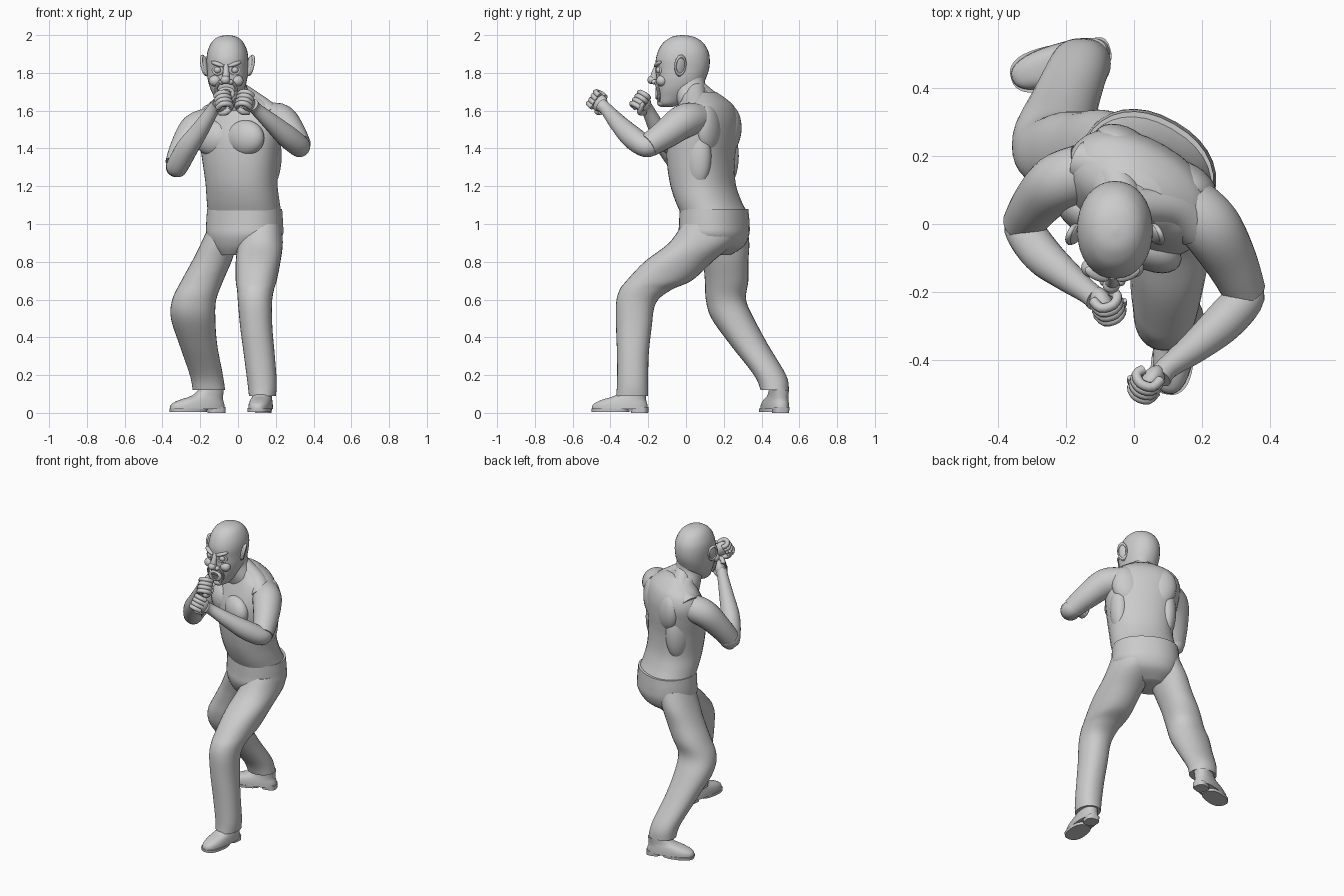
import bpy, bmesh, math
from mathutils import Vector as V, Matrix

if "Cube" in bpy.data.objects:
    bpy.data.objects.remove(bpy.data.objects["Cube"])

def finish(name, bm, angle=40):
    bmesh.ops.recalc_face_normals(bm, faces=bm.faces[:])
    me = bpy.data.meshes.new(name)
    bm.to_mesh(me)
    bm.free()
    ob = bpy.data.objects.new(name, me)
    bpy.context.collection.objects.link(ob)
    bpy.ops.object.select_all(action='DESELECT')
    ob.select_set(True)
    bpy.context.view_layer.objects.active = ob
    bpy.ops.object.shade_smooth_by_angle(angle=math.radians(angle))
    return ob

def spline(p, sub):
    """Smooth curve through rows of numbers."""
    out = []
    for i in range(len(p) - 1):
        a, b, c, d = p[max(i - 1, 0)], p[i], p[i + 1], p[min(i + 2, len(p) - 1)]
        for k in range(sub):
            t = k / sub
            out.append([0.5 * (2 * q + (r - o) * t + (2 * o - 5 * q + 4 * r - s) * t * t
                        + (3 * q - o - 3 * r + s) * t ** 3) for o, q, r, s in zip(a, b, c, d)])
    return out + [list(p[-1])]

def skin(name, rings, n=32, power=2.0):
    """Skin (centre, side, depth) rings into a closed body."""
    bm = bmesh.new()
    loops = []
    for c, u, v in rings:
        loop = []
        for k in range(n):
            t = 2 * math.pi * k / n
            f = [math.copysign(abs(w) ** (2 / power), w) for w in (math.cos(t), math.sin(t))]
            loop.append(bm.verts.new(c + u * f[0] + v * f[1]))
        loops.append(loop)
    for a, b in zip(loops, loops[1:]):
        for k in range(n):
            bm.faces.new((a[k], a[(k + 1) % n], b[(k + 1) % n], b[k]))
    bm.faces.new(loops[0])
    bm.faces.new(loops[-1])
    return finish(name, bm)

def stack(name, rows, yaw=0, sub=5, power=2.2):
    """Horizontal sections: centre x, y, z, half width, half depth."""
    r = Matrix.Rotation(math.radians(yaw), 3, 'Z')
    return skin(name, [(V(q[:3]), r @ V((q[3], 0, 0)), r @ V((0, q[4], 0)))
                       for q in spline(rows, sub)], power=power)

def extents(name, rows, **kw):
    """Horizontal sections given as x0, x1, y0, y1, z."""
    return stack(name, [((a + b) / 2, (c + d) / 2, z, (b - a) / 2, (d - c) / 2)
                        for a, b, c, d, z in rows], **kw)

def tube(name, rows, n=24, sub=5):
    """Round limb along points x, y, z, radius."""
    q = spline(rows, sub)
    p = [V(w[:3]) for w in q]
    rings, ref = [], None
    for i, c in enumerate(p):
        d = (p[min(i + 1, len(p) - 1)] - p[max(i - 1, 0)]).normalized()
        ref = d.orthogonal() if ref is None else ref - d * ref.dot(d)
        ref.normalize()
        rings.append((c, ref * q[i][3], d.cross(ref) * q[i][3]))
    return skin(name, rings, n)

def blob(name, loc, size, rot=Matrix.Identity(3), seg=24):
    bm = bmesh.new()
    m = Matrix.Translation(loc) @ rot.to_4x4() @ Matrix.Diagonal((*size, 1))
    bmesh.ops.create_uvsphere(bm, u_segments=seg, v_segments=seg * 2 // 3, radius=1, matrix=m)
    return finish(name, bm, 180)

def rotz(deg, axis='Z'):
    return Matrix.Rotation(math.radians(deg), 3, axis)

# Trousers
stack("trouser_seat", [(.035, .148, 1.08, .203, .167), (.035, .15, 1.0, .208, .172),
                       (.035, .148, .94, .205, .172), (.02, .15, .88, .165, .145),
                       (-.01, .14, .835, .09, .09)], yaw=-30)
extents("front_trouser_leg", [(.02, .23, -.02, .27, 1.0), (.0, .237, -.09, .25, .9),
        (-.012, .225, -.22, .14, .8), (-.012, .205, -.315, .03, .7), (-.005, .19, -.352, -.08, .65),
        (0, .18, -.37, -.16, .58), (.012, .182, -.37, -.182, .45), (.032, .195, -.365, -.198, .3),
        (.05, .205, -.365, -.2, .16), (.058, .2, -.37, -.2, .09)])
extents("rear_trouser_leg", [(-.15, .05, .06, .32, 1.0), (-.195, .0, .07, .335, .9),
        (-.245, -.035, .09, .33, .8), (-.3, -.078, .1, .33, .7), (-.348, -.115, .105, .318, .6),
        (-.355, -.12, .135, .36, .5), (-.31, -.11, .235, .435, .36), (-.255, -.08, .36, .53, .2),
        (-.24, -.068, .395, .545, .12)])

# Shoes: sole, heel block and upper, built toe towards -y then turned
def shoe(name, mid, yaw):
    r = rotz(yaw)
    def part(suffix, rows, power):
        ob = stack(name + suffix, rows, sub=3, power=power)
        ob.data.transform(Matrix.Translation(mid) @ r.to_4x4())
    part("_sole", [(0, -.05, .004, .06, .1), (0, -.05, .022, .062, .102)], 2.5)
    part("_heel", [(0, .105, 0, .042, .045), (0, .105, .03, .044, .047)], 3)
    part("_upper", [(0, 0, .02, .06, .15), (0, .002, .045, .059, .145), (0, .02, .068, .055, .12),
                    (0, .055, .09, .05, .085), (0, .075, .12, .05, .068)], 2.4)

shoe("front_shoe", (.12, -.35, 0), -8)
shoe("rear_shoe", (-.215, .47, 0), -73)

# Torso, twisted towards the rear leg
stack("torso", [(.035, .148, 1.06, .2, .162), (.026, .115, 1.13, .197, .16),
                (.018, .088, 1.22, .195, .16), (.012, .078, 1.34, .208, .163),
                (.01, .085, 1.46, .225, .165), (.012, .1, 1.55, .228, .15),
                (.015, .105, 1.62, .2, .125), (.01, .095, 1.665, .14, .1),
                (-.01, .07, 1.7, .09, .085)], yaw=-30)
turn = rotz(-30)
for side, tag in ((-1, "right"), (1, "left")):
    def on_torso(x, y, z):
        return V((.01, .08, 0)) + turn @ V((side * x, y, z))
    blob(tag + "_chest_muscle", on_torso(.098, -.112, 1.455), (.11, .065, .095), turn)
    blob(tag + "_shoulder_blade", on_torso(.105, .105, 1.5), (.095, .06, .13),
         turn @ rotz(side * 10, 'Y'))
    blob(tag + "_side_muscle", on_torso(.145, .06, 1.36), (.06, .08, .17), turn)
    tube(tag + "_neck_slope", [(-.02, .05, 1.72, .05),
         (*on_torso(.1, .02, 1.625), .06), (*on_torso(.19, .01, 1.565), .065)])
extents("neck", [(-.12, .03, -.07, .1, 1.8), (-.115, .045, -.065, .105, 1.73),
                 (-.125, .085, -.05, .15, 1.66), (-.13, .12, -.03, .18, 1.6)])

# Arms
tube("left_upper_arm", [(.16, .06, 1.555, .085), (.225, -.01, 1.545, .09), (.285, -.11, 1.475, .077),
                        (.325, -.2, 1.415, .063)])
tube("left_forearm", [(.3, -.155, 1.43, .05), (.327, -.21, 1.41, .057), (.265, -.285, 1.46, .06),
                      (.18, -.36, 1.535, .047), (.1, -.42, 1.605, .034), (.075, -.45, 1.63, .036)])
tube("right_upper_arm", [(-.15, .15, 1.53, .085), (-.225, .12, 1.5, .085), (-.285, .06, 1.41, .073),
                         (-.325, .0, 1.315, .062)])
tube("right_forearm", [(-.31, .03, 1.34, .05), (-.325, -.01, 1.3, .057), (-.27, -.09, 1.4, .058),
                       (-.2, -.15, 1.5, .046), (-.135, -.2, 1.6, .034), (-.11, -.22, 1.63, .036)])

# Fists: palm, four curled fingers, thumb
def fist(tag, wrist, aim, curl):
    d = V(aim).normalized()
    c = V(curl)
    c = (c - d * c.dot(d)).normalized()
    s = d.cross(c)
    w = V(wrist)
    def at(x, y, z):
        return w + d * x + c * y + s * z
    blob(tag + "_palm", at(.045, .012, 0), (.052, .032, .046), Matrix((d, c, s)).transposed())
    for i in range(4):
        z = (i - 1.5) * .024
        path = [(.05, -.012), (.086, -.004), (.096, .03), (.076, .056), (.05, .048)]
        tube(f"{tag}_finger_{i + 1}", [(*at(x, y, z), .0145) for x, y in path], n=10, sub=3)
    k = 1 if tag == "left" else -1
    tube(tag + "_thumb", [(*at(x, y, k * z), r) for x, y, z, r in
         ((.01, .02, .035, .016), (.04, .04, .05, .017), (.065, .062, .03, .014),
          (.07, .072, .005, .009))], n=10, sub=3)

fist("left", (.085, -.435, 1.62), (-.45, -.65, .5), (-.8, .45, -.1))
fist("right", (-.125, -.205, 1.615), (.35, -.55, .45), (.8, .4, -.1))

# Head
cx = -.056
stack("head", [(cx, (a + b) / 2, z, h, (b - a) / 2) for z, h, a, b in (
    (2.0, .006, -.025, -.012), (1.994, .04, -.065, .03), (1.98, .067, -.095, .065),
    (1.955, .088, -.125, .095), (1.915, .105, -.148, .118), (1.87, .111, -.16, .126),
    (1.82, .109, -.158, .122), (1.77, .105, -.157, .105), (1.72, .092, -.155, .08),
    (1.675, .07, -.15, .03), (1.635, .045, -.142, -.03), (1.62, .015, -.12, -.07))], power=2.1)

# Face: one side, then the other
fx = -.063
def ring(name, loc, major, minor, scale, rot):
    bpy.ops.mesh.primitive_torus_add(major_segments=28, minor_segments=10,
                                     major_radius=major, minor_radius=minor)
    ob = bpy.context.object
    ob.name = name
    ob.data.transform(Matrix.Translation(loc) @ rot.to_4x4() @ Matrix.Diagonal((*scale, 1)))
    bpy.ops.object.shade_smooth()

for side, tag in ((-1, "right"), (1, "left")):
    out = rotz(side * 25)
    blob(tag + "_eye", (fx + side * .045, -.142, 1.815), (.02, .018, .018), seg=16)
    ring(tag + "_eyelid", (fx + side * .045, -.144, 1.814), .024, .007, (1.1, .9, 1), out @ rotz(90, 'X'))
    blob(tag + "_brow", (fx + side * .046, -.147, 1.847), (.04, .018, .012), out @ rotz(-side * 18, 'Y'))
    blob(tag + "_cheek", (fx + side * .058, -.128, 1.758), (.034, .03, .03))
    blob(tag + "_nostril", (fx + side * .024, -.165, 1.752), (.015, .018, .014), seg=14)
    tube(tag + "_smile_fold", [(fx + side * x, y, z, .008) for x, y, z in
         ((.032, -.162, 1.755), (.053, -.15, 1.72), (.05, -.142, 1.68), (.03, -.145, 1.65))], n=8)
    ear = (cx + side * .115, -.03, 1.835)
    tilt = rotz(side * 25) @ rotz(side * 12, 'Y')
    blob(tag + "_ear", ear, (.013, .032, .056), tilt)
    ring(tag + "_ear_rim", (ear[0] + side * .008, ear[1], ear[2] + .005), .042, .008,
         (1.15, .68, 1), tilt @ rotz(90, 'Y'))
tube("nose_bridge", [(fx, -.15, 1.84, .014), (fx, -.165, 1.8, .017), (fx - .003, -.172, 1.765, .022)], n=14)
blob("nose_tip", (fx - .004, -.18, 1.763), (.025, .024, .023))
ring("lips", (fx, -.152, 1.692), .034, .011, (1.05, .75, 1), rotz(90, 'X'))
blob("chin", (fx + .004, -.128, 1.642), (.034, .025, .022))
for i in range(6):
    for z, tag in ((1.705, "upper"), (1.678, "lower")):
        blob(f"{tag}_tooth_{i + 1}", (fx + (i - 2.5) * .01, -.157, z), (.0055, .006, .01), seg=8)
